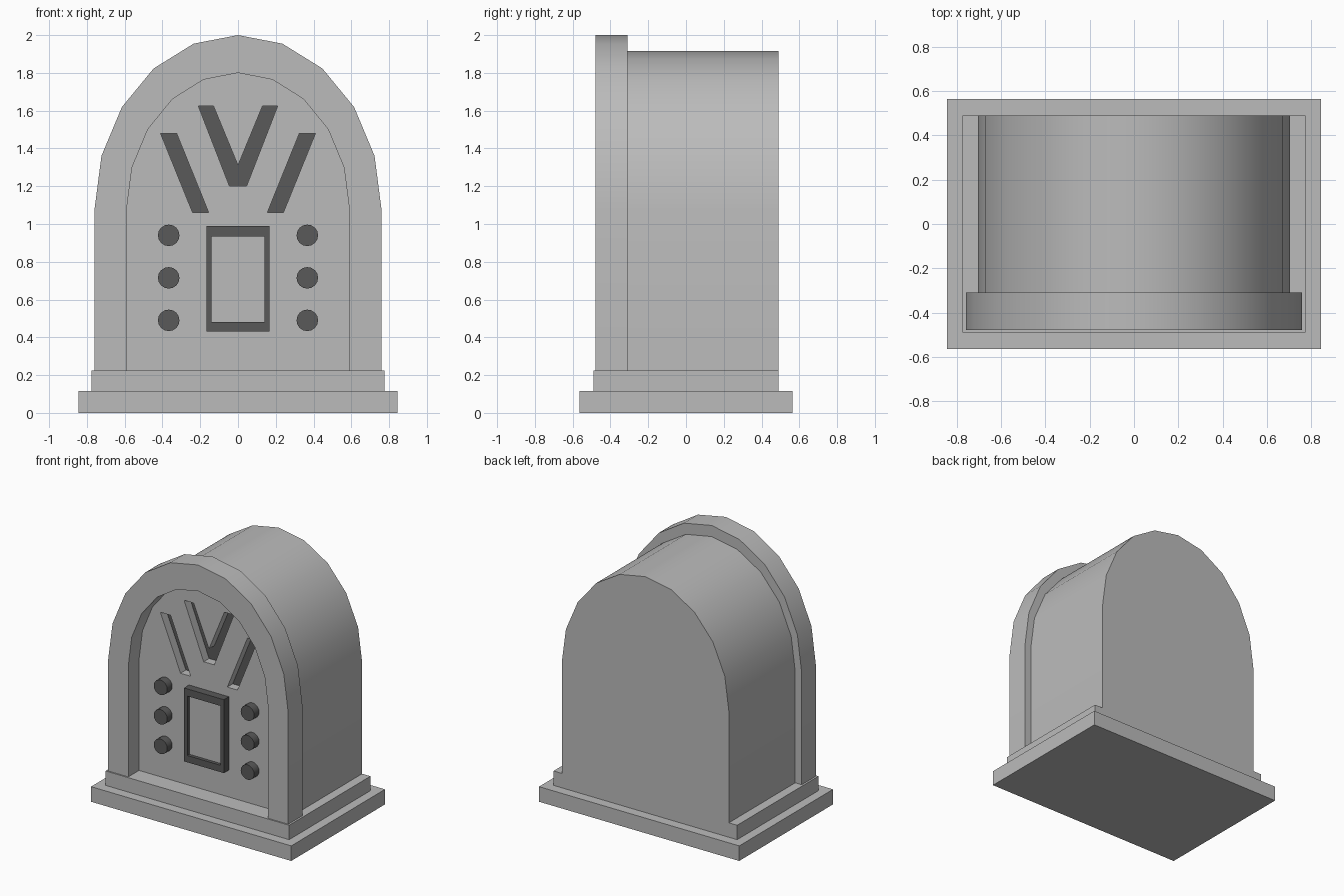
import bpy, bmesh, math

if "Cube" in bpy.data.objects:
    bpy.data.objects.remove(bpy.data.objects["Cube"])


def material(name, v):
    m = bpy.data.materials.new(name)
    m.diffuse_color = (v, v, v, 1)
    m.use_nodes = True
    m.node_tree.nodes["Principled BSDF"].inputs["Base Color"].default_value = m.diffuse_color
    return m


GREY = material("cabinet grey", 0.5)
DARK = material("trim dark grey", 0.1)


def prism(name, pts, y0, y1, mat):
    """Extrude an (x, z) outline from y0 to y1."""
    bm = bmesh.new()
    a = [bm.verts.new((x, y0, z)) for x, z in pts]
    b = [bm.verts.new((x, y1, z)) for x, z in pts]
    bm.faces.new(a)
    bm.faces.new(b[::-1])
    n = len(pts)
    for i in range(n):
        j = (i + 1) % n
        bm.faces.new((a[i], b[i], b[j], a[j]))
    bmesh.ops.recalc_face_normals(bm, faces=bm.faces)
    me = bpy.data.meshes.new(name)
    bm.to_mesh(me)
    bm.free()
    me.materials.append(mat)
    ob = bpy.data.objects.new(name, me)
    bpy.context.collection.objects.link(ob)
    return ob


def select(ob):
    bpy.ops.object.select_all(action='DESELECT')
    ob.select_set(True)
    bpy.context.view_layer.objects.active = ob


def smooth(ob):
    select(ob)
    bpy.ops.object.shade_smooth_by_angle(angle=math.radians(30))


def cut(ob, pts, y0, y1):
    cutter = prism("cutter", pts, y0, y1, GREY)
    cutter.hide_render = True
    select(ob)
    mod = ob.modifiers.new("cut", 'BOOLEAN')
    mod.operation = 'DIFFERENCE'
    mod.solver = 'EXACT'
    mod.object = cutter
    bpy.ops.object.modifier_apply(modifier=mod.name)
    bpy.data.objects.remove(cutter)


def rect(hw, z0, z1):
    return [(-hw, z0), (hw, z0), (hw, z1), (-hw, z1)]


FOOT, SPRING = 0.225, 1.075


def arch(hw, top):
    """Right foot, over a ten-sided half ellipse, to the left foot."""
    curve = [(hw * math.cos(math.pi * i / 10),
              SPRING + (top - SPRING) * math.sin(math.pi * i / 10)) for i in range(11)]
    return [(hw, FOOT)] + curve + [(-hw, FOOT)]


# Stepped plinth
prism("base_plinth", rect(0.845, 0, 0.115), -0.565, 0.565, GREY)
prism("upper_plinth", rect(0.775, 0.115, FOOT), -0.49, 0.49, GREY)

# Cabinet and raised front arch
FACE = -0.35
cabinet = prism("cabinet", arch(0.705, 1.915), FACE, 0.49, GREY)
front_arch = prism("front_arch", arch(0.76, 2.0) + arch(0.59, 1.8)[::-1], -0.48, -0.31, GREY)

# Speaker slots: recessed, with dark cloth at the back
v_slot = [(-0.21, 1.625), (-0.045, 1.2), (0.045, 1.2), (0.21, 1.625),
          (0.13, 1.625), (0, 1.31), (-0.13, 1.625)]
left_slot = [(-0.41, 1.48), (-0.24, 1.06), (-0.155, 1.06), (-0.325, 1.48)]
right_slot = [(-x, z) for x, z in left_slot]
DEPTH = 0.07
for name, pts in (("centre", v_slot), ("left", left_slot), ("right", right_slot)):
    cut(cabinet, pts, FACE - 0.1, FACE + DEPTH)
    prism(name + "_speaker_cloth", pts, FACE + DEPTH - 0.005, FACE + DEPTH + 0.005, DARK)
smooth(cabinet)
smooth(front_arch)

# Dial window
bezel = prism("dial_bezel", rect(0.168, 0.43, 0.99), FACE - 0.06, FACE + 0.01, DARK)
cut(bezel, rect(0.14, 0.482, 0.935), FACE - 0.2, FACE + 0.1)
prism("dial_panel", rect(0.14, 0.482, 0.935), FACE - 0.035, FACE + 0.01, GREY)

# Knobs, three on each side
for side in (-1, 1):
    for z in (0.49, 0.715, 0.94):
        pts = [(side * 0.367 + 0.057 * math.cos(math.tau * i / 16),
                z + 0.057 * math.sin(math.tau * i / 16)) for i in range(16)]
        smooth(prism("knob", pts, FACE - 0.06, FACE + 0.01, DARK))
